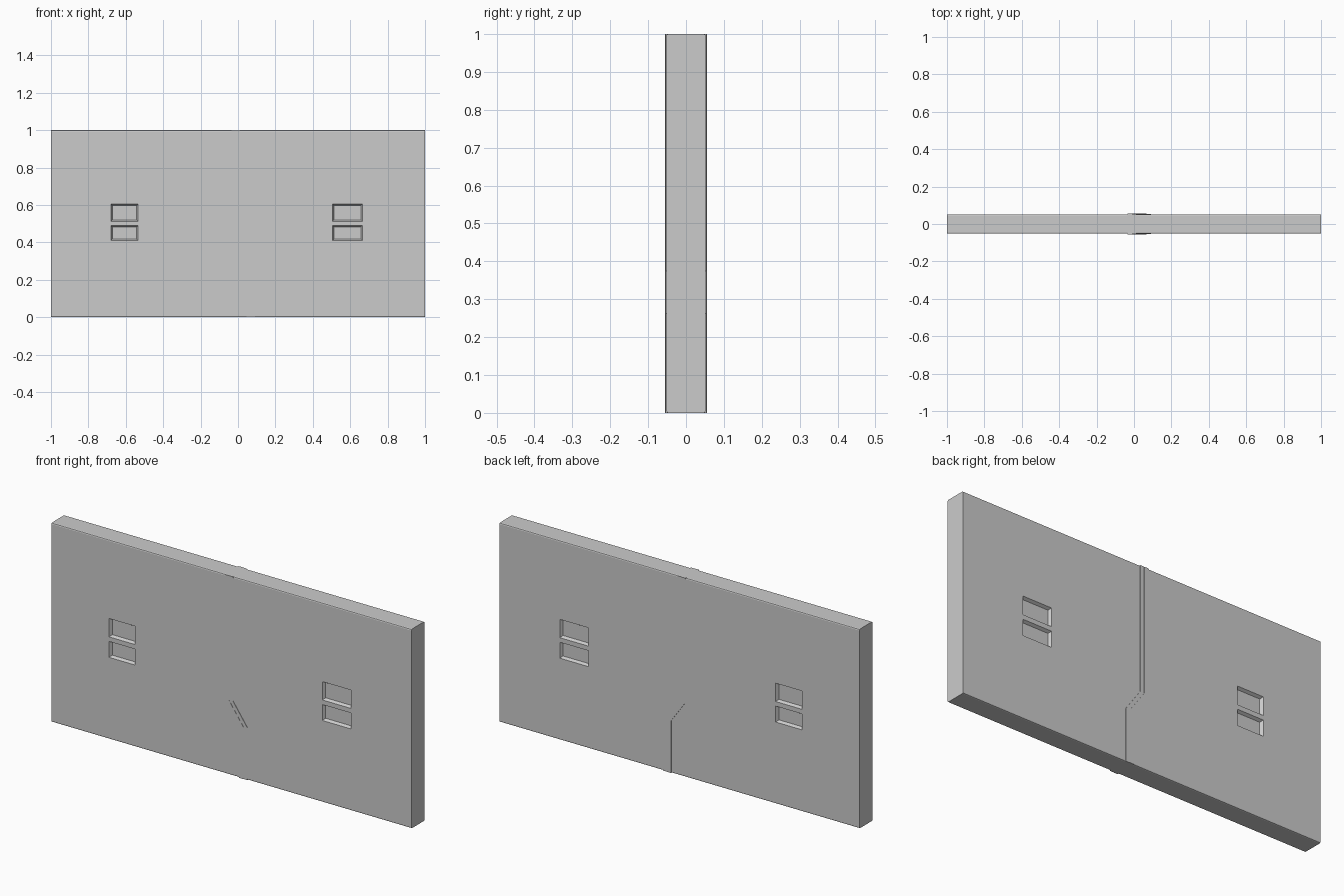
import bpy, bmesh
from mathutils import Matrix, Vector

if "Cube" in bpy.data.objects:
    bpy.data.objects.remove(bpy.data.objects["Cube"])

HALF = 0.052          # half thickness of the panels
RIM = 0.055           # half thickness of the raised seam strips


def seam(dx):
    """Stepped seam line from top to bottom, shifted sideways."""
    return [(dx, 1.0), (dx, 0.375), (dx + 0.08, 0.262), (dx + 0.08, 0.0)]


def slab(name, outline, half, bevel=0.0):
    """Extrude an x-z outline symmetrically through y."""
    bm = bmesh.new()
    face = bm.faces.new([bm.verts.new((x, -half, z)) for x, z in outline])
    ext = bmesh.ops.extrude_face_region(bm, geom=[face])
    verts = [v for v in ext["geom"] if isinstance(v, bmesh.types.BMVert)]
    bmesh.ops.translate(bm, verts=verts, vec=(0, 2 * half, 0))
    bmesh.ops.recalc_face_normals(bm, faces=bm.faces)
    if bevel:
        # soften only the long top and bottom edges
        edges = [e for e in bm.edges
                 if all(v.co.z in (0.0, 1.0) for v in e.verts)
                 and abs(e.verts[0].co.x - e.verts[1].co.x) > 0.5]
        bmesh.ops.bevel(bm, geom=edges, offset=bevel, segments=2,
                        profile=0.5, affect='EDGES')
    me = bpy.data.meshes.new(name)
    bm.to_mesh(me)
    bm.free()
    ob = bpy.data.objects.new(name, me)
    bpy.context.collection.objects.link(ob)
    return ob


def window_cutters(name, x0, x1):
    """Tapered blocks for the two stacked recesses on both faces."""
    bm = bmesh.new()
    for z0, z1 in ((0.41, 0.49), (0.513, 0.605)):
        for side in (-1, 1):
            r = bmesh.ops.create_cube(bm, size=1.0)
            for v in r["verts"]:
                inner = v.co.y * side < 0
                inset = 0.008 if inner else -0.008
                v.co = Vector((
                    (x0 + x1) / 2 + (1 if v.co.x > 0 else -1) * ((x1 - x0) / 2 - inset),
                    side * (HALF - 0.014 if inner else HALF + 0.014),
                    (z0 + z1) / 2 + (1 if v.co.z > 0 else -1) * ((z1 - z0) / 2 - inset)))
    bmesh.ops.recalc_face_normals(bm, faces=bm.faces)
    me = bpy.data.meshes.new(name)
    bm.to_mesh(me)
    bm.free()
    ob = bpy.data.objects.new(name, me)
    bpy.context.collection.objects.link(ob)
    ob.hide_render = True
    ob.hide_viewport = True
    return ob


def recess(panel, cutter):
    mod = panel.modifiers.new("recesses", 'BOOLEAN')
    mod.operation = 'DIFFERENCE'
    mod.solver = 'EXACT'
    mod.object = cutter


# door leaves
left = slab("left_door", [(-1, 0), (-1, 1)] + seam(-0.035), HALF, 0.006)
right = slab("right_door", [(1, 0), (1, 1)] + seam(0.01), HALF, 0.006)
recess(left, window_cutters("left_window_cutter", -0.68, -0.535))
recess(right, window_cutters("right_window_cutter", 0.505, 0.665))

# interlocking edge strips along the stepped seam
slab("left_seam_strip", seam(-0.035) + seam(-0.012)[::-1], RIM)
slab("right_seam_strip", seam(-0.012) + seam(0.01)[::-1], RIM - 0.001)
